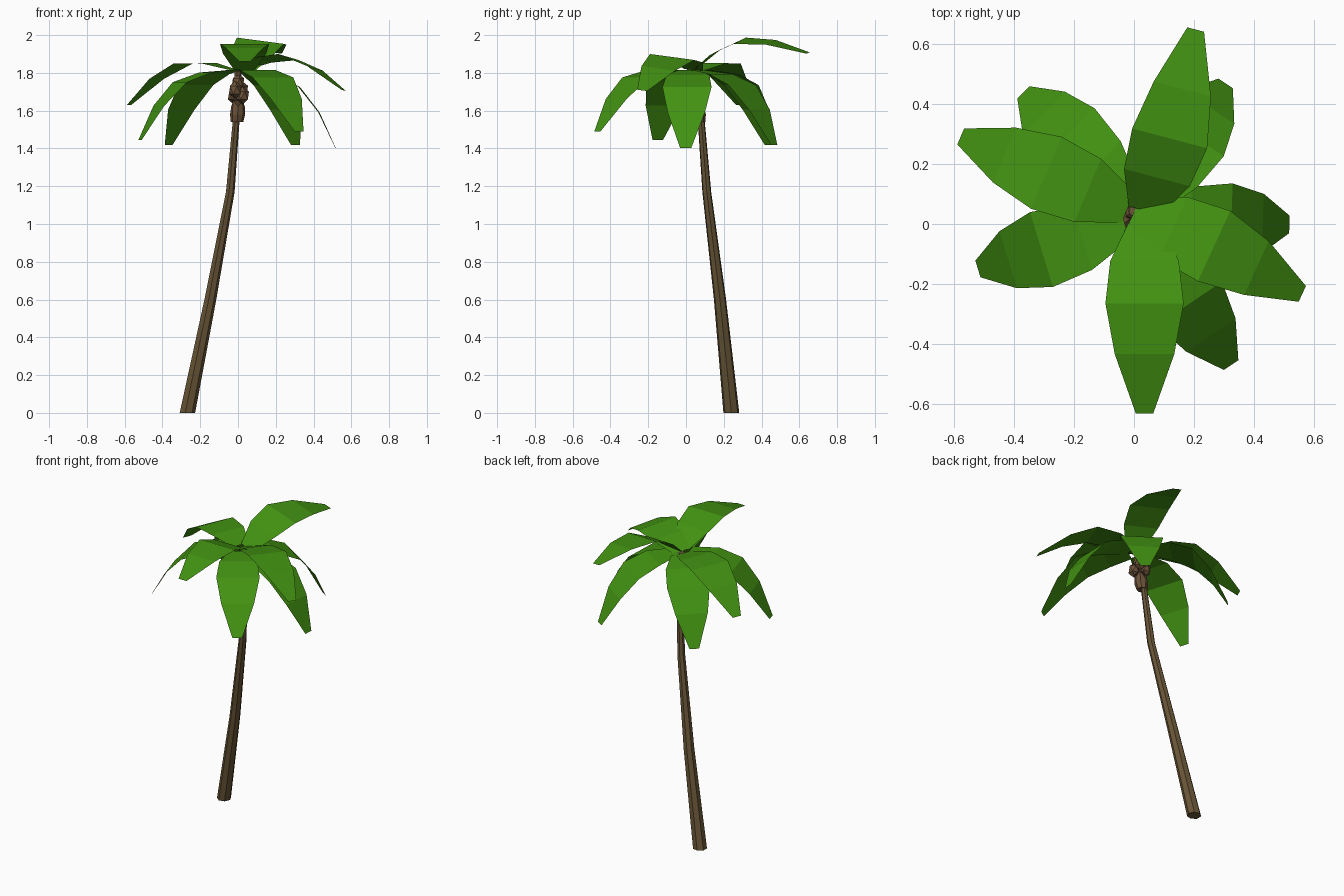
import bpy, bmesh, math
from mathutils import Vector, Matrix

if "Cube" in bpy.data.objects:
    bpy.data.objects.remove(bpy.data.objects["Cube"])


def material(name, color):
    m = bpy.data.materials.new(name)
    m.diffuse_color = (*color, 1)
    m.use_nodes = True
    m.node_tree.nodes["Principled BSDF"].inputs["Base Color"].default_value = m.diffuse_color
    return m


GREEN = material("leaf green", (0.055, 0.29, 0.006))
BARK = material("bark brown", (0.14, 0.092, 0.038))
NUT = material("nut brown", (0.15, 0.085, 0.04))


def finish(bm, name, mat):
    me = bpy.data.meshes.new(name)
    bm.to_mesh(me)
    bm.free()
    me.materials.append(mat)
    ob = bpy.data.objects.new(name, me)
    bpy.context.collection.objects.link(ob)
    return ob


def loft(name, rings, mat, caps=True):
    """Skin closed rings of points."""
    bm = bmesh.new()
    vs = [[bm.verts.new(p) for p in r] for r in rings]
    n = len(rings[0])
    for a, b in zip(vs, vs[1:]):
        for i in range(n):
            j = (i + 1) % n
            bm.faces.new((a[i], a[j], b[j], b[i]))
    if caps:
        bm.faces.new(vs[0][::-1])
        bm.faces.new(vs[-1])
    return finish(bm, name, mat)


def ring(c, r, n=7, jag=0.0):
    return [Vector(c) + Vector((r * math.cos(i * math.tau / n), r * math.sin(i * math.tau / n),
                                jag * (i % 2))) for i in range(n)]


# Leaning tapered trunk
loft("trunk", [ring(c, r) for c, r in (
    ((-0.27, 0.24, 0.0), 0.043), ((-0.148, 0.18, 0.6), 0.033),
    ((-0.042, 0.11, 1.17), 0.024), ((-0.012, 0.082, 1.53), 0.019),
    ((0.0, 0.045, 1.81), 0.019))], BARK)

# Jagged husk below the nuts
loft("husk", [ring((-0.005, 0.07, 1.54), 0.033, 8), ring((-0.002, 0.065, 1.58), 0.04, 8),
              ring((0.0, 0.06, 1.62), 0.036, 8, 0.035)], NUT)

# Cluster of nuts around the trunk top
for i, (x, y, z) in enumerate(((-0.015, 0.015, 1.71), (0.025, 0.03, 1.68),
                               (0.02, 0.085, 1.71), (-0.02, 0.08, 1.68), (0.0, 0.045, 1.75))):
    bm = bmesh.new()
    bmesh.ops.create_icosphere(bm, subdivisions=1, radius=0.037,
                               matrix=Matrix.Translation((x, y, z)) @ Matrix.Diagonal((1, 1, 1.3, 1)))
    finish(bm, f"nut_{i + 1}", NUT)

# One shared leaf shape: segment length, segment slope, half width at its end
SEGMENTS = ((0.15, 15, 0.114), (0.15, 0, 0.13), (0.17, -27, 0.099), (0.21, -40, 0.029))


def leaf(name, base, azimuth, pitch, roll=0):
    x = z = 0.0
    stations = [(0.0, 0.0, 0.055)]
    for length, slope, half in SEGMENTS:
        x += length * math.cos(math.radians(slope))
        z += length * math.sin(math.radians(slope))
        stations.append((x, z, half))
    bm = bmesh.new()
    rows = [[bm.verts.new((x, s * h, z)) for s in (-1, 1)] for x, z, h in stations]
    for a, b in zip(rows, rows[1:]):
        bm.faces.new((a[0], b[0], b[1], a[1]))
    rot = (Matrix.Rotation(math.radians(azimuth), 4, 'Z')
           @ Matrix.Rotation(math.radians(-pitch), 4, 'Y')
           @ Matrix.Rotation(math.radians(roll), 4, 'X'))
    bm.transform(Matrix.Translation((*base, 1.815)) @ rot)
    finish(bm, name, GREEN)


# Crown of nine leaves: base, direction, pitch, roll
leaf("front_leaf", (0.035, 0.0), -90, 20)
leaf("back_leaf", (0.035, 0.045), 72, 24, 8)
leaf("left_back_leaf", (-0.02, 0.055), 157, -1)
leaf("left_front_leaf", (-0.03, 0.0), 197, -20)
leaf("far_left_leaf", (-0.02, 0.09), 135, -23)
leaf("far_right_leaf", (0.03, 0.06), 56, -23)
leaf("near_right_leaf", (0.02, -0.02), -56, -15)
leaf("right_front_leaf", (0.0, 0.04), -24, 6, -7)
leaf("right_leaf", (0.04, 0.015), -2, -25)
